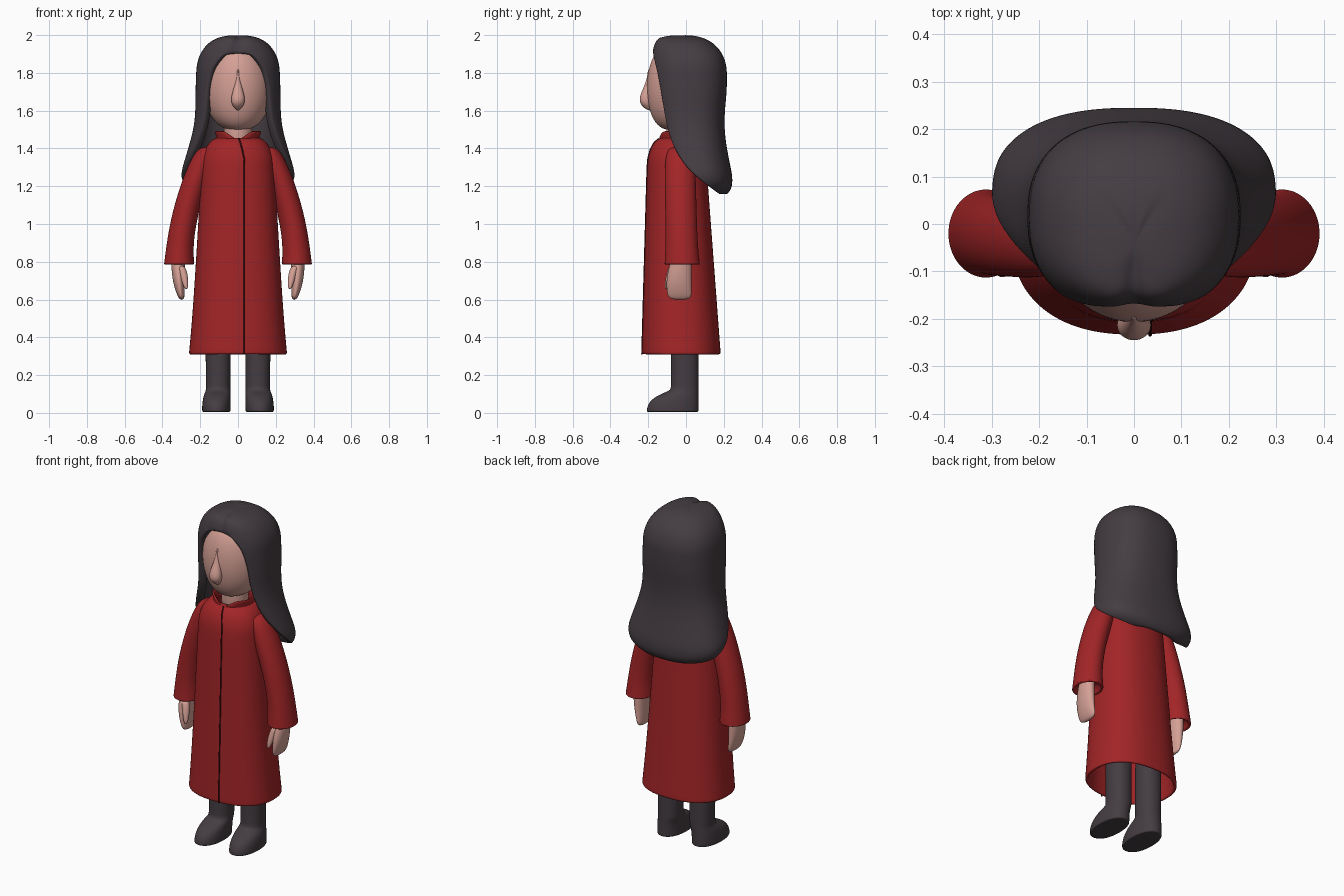
import bpy, bmesh, math
from math import sin, cos, pi, radians

cube = bpy.data.objects.get("Cube")
if cube:
    bpy.data.objects.remove(cube, do_unlink=True)


def material(name, red, green, blue):
    m = bpy.data.materials.new(name)
    m.use_nodes = True
    m.diffuse_color = (red, green, blue, 1)
    m.node_tree.nodes["Principled BSDF"].inputs["Base Color"].default_value = m.diffuse_color
    return m


COAT = material("coat red", .36, .018, .02)
SEAM = material("seam dark red", .06, .005, .006)
SKIN = material("skin", .66, .35, .3)
CHARCOAL = material("charcoal", .058, .046, .054)


def mix(a, b, t):
    return a + (b - a) * t


def steps(count):
    return [i / count for i in range(count + 1)]


def signed_power(value, power):
    return math.copysign(abs(value) ** power, value)


def ring_point(ring, angle, squareness):
    """Point on a superellipse ring; angle zero is the front."""
    x, z, half_width, front, back = ring
    power = 2 / squareness
    return (x + half_width * signed_power(sin(angle), power),
            mix(front, back, .5) - (back - front) / 2 * signed_power(cos(angle), power), z)


def finish(name, bm, mat, mirror=False, thickness=0):
    bmesh.ops.recalc_face_normals(bm, faces=bm.faces)
    mesh = bpy.data.meshes.new(name)
    bm.to_mesh(mesh)
    bm.free()
    mesh.materials.append(mat)
    mesh.shade_smooth()
    ob = bpy.data.objects.new(name, mesh)
    bpy.context.collection.objects.link(ob)
    if thickness:
        solid = ob.modifiers.new("thickness", "SOLIDIFY")
        solid.thickness = thickness
        solid.offset = -1
    if mirror:
        ob.modifiers.new("mirror", "MIRROR").use_mirror_merge = False
    smooth = ob.modifiers.new("smooth", "SUBSURF")
    smooth.levels = smooth.render_levels = 2


def skin_rows(bm, rows):
    for a, b in zip(rows, rows[1:]):
        for i in range(len(a) - 1):
            bm.faces.new((a[i], a[i + 1], b[i + 1], b[i]))


def loft(name, rings, mat, squareness=2, sides=24, capped=True, shape=None, **options):
    """Skin stacked rings of (x, z, half width, front y, back y)."""
    bm = bmesh.new()
    rows = []
    for ring in rings:
        row = [bm.verts.new(ring_point(ring, 2 * pi * i / sides, squareness)) for i in range(sides)]
        if shape:
            for v in row:
                shape(v.co)
        rows.append(row + row[:1])
    skin_rows(bm, rows)
    if capped:
        bm.faces.new(rows[0][:-1])
        bm.faces.new(rows[-1][:-1])
    finish(name, bm, mat, **options)


# Coat: flaring skirt, then a rounded shoulder slope up to the neck
skirt = [(0, mix(.31, 1.3, t), mix(.262, .195, t ** .8), mix(-.235, -.207, t), mix(.185, .11, t))
         for t in [0, .02] + steps(6)[1:]]
shoulders = [(0, 1.3 + .16 * sin(a), .1 + .095 * cos(a), -.12 - .087 * cos(a), .05 + .06 * cos(a))
             for a in [t * pi / 2 for t in steps(5)[1:]]]
coat = skirt + shoulders
loft("coat_body", coat, COAT, squareness=2.3, sides=32, capped=False, thickness=.018)


# Standing collar with a notch at the throat
def notch(co):
    if co.y < 0 and co.z > 1.46:
        co.z -= .05 * max(0, 1 - abs(co.x) / .07)


loft("collar", [(0, 1.42 + .075 * t, .1 + .015 * (2 * t - 1) ** 2, -.125 - .01 * t, .055)
                for t in steps(3)],
     COAT, sides=32, capped=False, thickness=.014, shape=notch)

# Front closing seam, curving in to the throat
curve = bpy.data.curves.new("front_seam", "CURVE")
curve.dimensions = "3D"
curve.bevel_depth = .004
spline = curve.splines.new("POLY")
seam_rings = coat[:-1]
spline.points.add(len(seam_rings) - 1)
for point, (x, z, width, front, back) in zip(spline.points, seam_rings):
    point.co = (.034 * min(1, (1.46 - z) / .12) ** .7, front + .002, z, 1)
curve.materials.append(SEAM)
bpy.context.collection.objects.link(bpy.data.objects.new("front_seam", curve))


# Sleeves, swinging outward and ending in turned-in cuffs
def sleeve_ring(t, inset=0):
    radius = .07 - .03 * (1 - t) ** 12 + .011 * t ** 8 - inset
    return (mix(.16, .312, sin(t * pi / 2)), mix(1.41, .785, t), radius,
            mix(-.035, -.02, t) - radius - .014, mix(-.035, -.02, t) + radius + .014)


loft("sleeves", [sleeve_ring(t) for t in [0, .06] + steps(8)[1:] + [.985, 1]]
     + [sleeve_ring(1, .02), sleeve_ring(.93, .02)], COAT, sides=20, mirror=True)

# Hands: flat mitten and thumb
loft("hands", [(.317 - .02 * t ** 3, mix(.84, .597, t), .037 - .024 * t ** 3,
                -.07 - .035 * sin(t * 2.4), .03) for t in steps(6)],
     SKIN, sides=16, mirror=True)
loft("thumbs", [(mix(.305, .274, t ** .6), mix(.78, .655, t), r, mix(-.07, -.105, t) - r,
                 mix(-.07, -.105, t) + r)
                for t, r in [(t, .022 - .014 * t ** 3) for t in steps(5)]],
     SKIN, sides=12, mirror=True)


# Legs and boots in one piece; the toe swells below the ankle
def boot_ring(z, inset=0):
    toe = max(0, 1 - (z / .12) ** 3)
    return (.105 + .01 * toe, z, .064 + .012 * toe + .01 * min(1, z) - inset,
            -.08 - .13 * toe + inset, .068 - inset)


loft("boots", [boot_ring(.004, .006)] + [boot_ring(z) for z in
     (.006, .03, .06, .085, .105, .12, .15, .3, .6)],
     CHARCOAL, squareness=2.2, sides=20, mirror=True)

# Neck, head and nose
loft("neck", [(0, mix(1.38, 1.6, t), .075, -.105, .045) for t in steps(2)], SKIN)
loft("head", [(0, 1.72 + .228 * sin(a), .182 * cos(a) ** .8, -.06 - .15 * cos(a) ** .7, .165 * cos(a))
              for a in [radians(d) for d in range(-80, 81, 16)]], SKIN)
loft("nose", [(0, mix(1.6, 1.82, t), .006 + .032 * r, -.202 - .046 * r, -.18)
              for t, r in [(t, sin(pi * t ** .5) ** 2) for t in steps(8)]], SKIN, sides=16)

# Hair: domed crown, then locks opening round the face and sweeping back to the hem
rings, openings = [], []
for degrees in (86, 70, 56, 45, 35, 30, 24, 16, 8):
    c = cos(radians(degrees))
    rings.append((0, 1.8 + .203 * sin(radians(degrees)), .222 * c ** .75,
                  -.035 - .155 * c ** .3, -.02 + .237 * c ** .8))
    openings.append(36 * max(0, 1 - degrees / 35) ** .5)
for z, width, front, back, opening in (
        (1.8, .222, -.19, .217, 36), (1.7, .226, -.185, .217, 43), (1.6, .225, -.17, .205, 45),
        (1.5, .235, -.16, .203, 50), (1.4, .265, -.145, .216, 58), (1.3, .297, -.125, .237, 75),
        (1.25, .304, -.11, .246, 87), (1.2, .29, -.1, .245, 100), (1.17, .24, -.08, .23, 118),
        (1.15, .17, -.06, .21, 140)):
    rings.append((0, z, width, front, back))
    openings.append(opening)

bm = bmesh.new()
rows = []
for ring, opening in zip(rings, openings):
    row = []
    for t in steps(40):
        angle = mix(radians(opening), 2 * pi - radians(opening), t)
        v = bm.verts.new(ring_point(ring, angle, 2.4))
        # Parting groove along the front of the crown
        if v.co.z > 1.9 and v.co.y < 0:
            groove = math.exp(-(v.co.x / .02) ** 2)
            v.co.z -= .016 * groove
            v.co.y += .015 * groove
        row.append(v)
    rows.append(row)
skin_rows(bm, rows)
bm.faces.new(rows[0][:-1])
closed = [v for row, opening in zip(rows, openings) if not opening for v in (row[0], row[-1])]
bmesh.ops.remove_doubles(bm, verts=closed, dist=.0005)
finish("hair", bm, CHARCOAL, thickness=.045)
